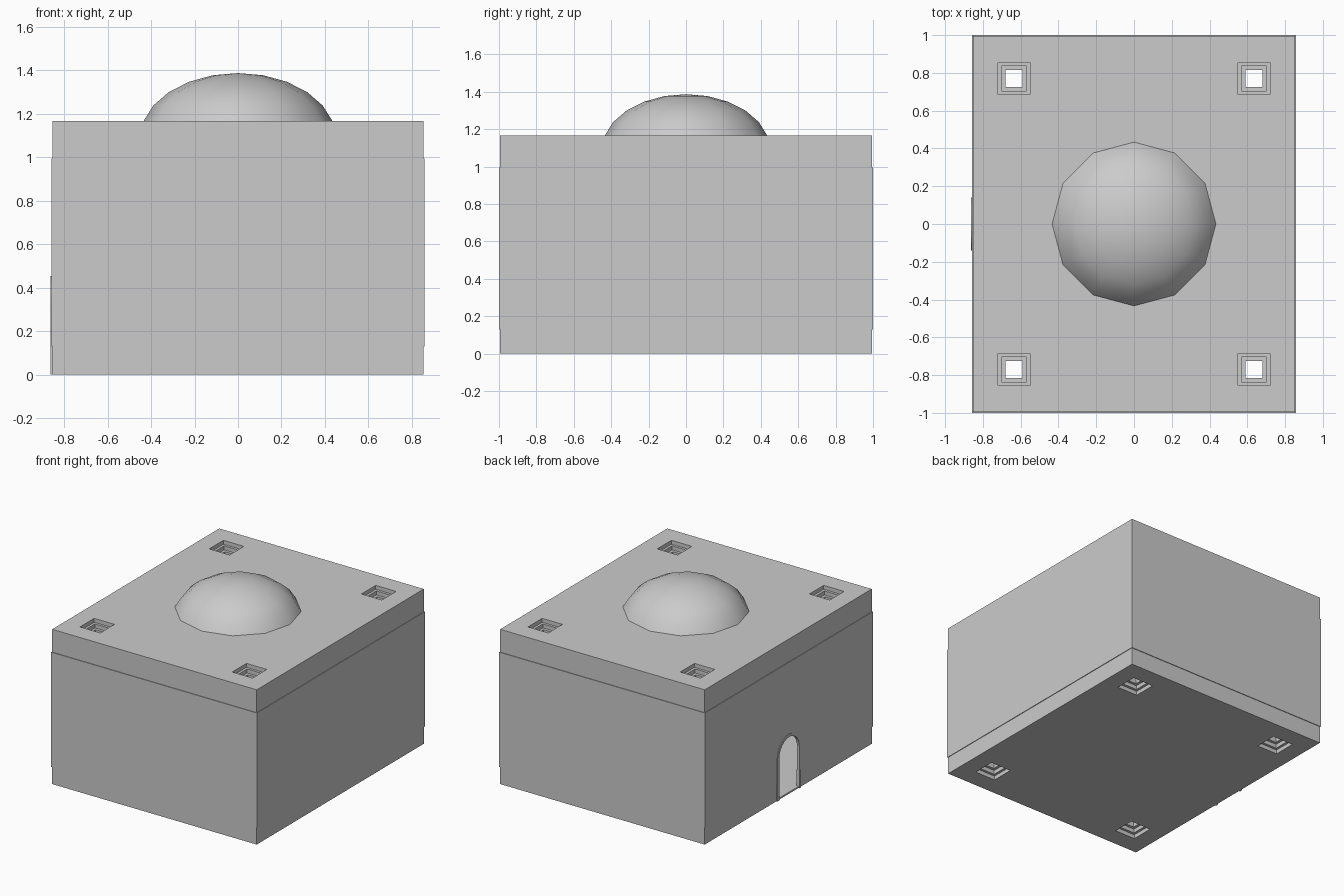
import bpy, bmesh, math
from mathutils import Matrix, Vector

old = bpy.data.objects.get("Cube")
if old:
    bpy.data.objects.remove(old, do_unlink=True)

GREY = (0.6, 0.6, 0.6, 1)
stone = bpy.data.materials.new("light grey")
stone.use_nodes = True
stone.diffuse_color = GREY
stone.node_tree.nodes["Principled BSDF"].inputs["Base Color"].default_value = GREY

SLAB_X, SLAB_Y = 0.853, 0.995      # half sizes of roof and base
WALL_X, WALL_Y = 0.858, 1.0        # half sizes of the wall band
BASE_TOP, WALL_TOP, ROOF_TOP = 0.13, 0.995, 1.167
THICK, FLOOR = 0.02, 0.012
CORNERS = [(sx * 0.635, sy * 0.77) for sx in (-1, 1) for sy in (-1, 1)]


def finish(name, bm, recalc=True):
    if recalc:
        bmesh.ops.recalc_face_normals(bm, faces=bm.faces)
    mesh = bpy.data.meshes.new(name)
    bm.to_mesh(mesh)
    bm.free()
    mesh.materials.append(stone)
    obj = bpy.data.objects.new(name, mesh)
    bpy.context.collection.objects.link(obj)
    return obj


def add_box(bm, x, y, z0, z1, cx=0, cy=0):
    """Box from half sizes, a height range and a centre."""
    m = Matrix.Translation((cx, cy, (z0 + z1) / 2)) @ Matrix.Diagonal((2 * x, 2 * y, z1 - z0, 1))
    bmesh.ops.create_cube(bm, size=1, matrix=m)


def box(name, *args):
    bm = bmesh.new()
    add_box(bm, *args)
    return finish(name, bm)


def cut(obj, cutter):
    mod = obj.modifiers.new("cut", 'BOOLEAN')
    mod.operation = 'DIFFERENCE'
    mod.solver = 'EXACT'
    mod.object = cutter
    cutter.hide_render = True
    cutter.hide_viewport = True


def arch(radius, spring, bottom=0.0, steps=12):
    """Round-topped doorway outline as (y, z) points."""
    pts = [(radius, bottom)]
    for i in range(steps + 1):
        a = math.pi * i / steps
        pts.append((radius * math.cos(a), spring + radius * math.sin(a)))
    return pts + [(-radius, bottom)]


def extrude_x(bm, faces, depth):
    geo = bmesh.ops.extrude_face_region(bm, geom=faces)["geom"]
    verts = [v for v in geo if isinstance(v, bmesh.types.BMVert)]
    bmesh.ops.translate(bm, verts=verts, vec=(depth, 0, 0))


# Hollow body: roof, wall band, base skirt with a thin floor
roof = box("roof_slab", SLAB_X, SLAB_Y, WALL_TOP, ROOF_TOP)
walls = box("walls", WALL_X, WALL_Y, BASE_TOP, WALL_TOP)
base = box("base", SLAB_X, SLAB_Y, 0, BASE_TOP)
cut(walls, box("wall_cutter", WALL_X - THICK, WALL_Y - THICK, 0, 1.1))
cut(base, box("base_cutter", SLAB_X - THICK, SLAB_Y - THICK, FLOOR, 0.3))

# Arched doorway through the right wall
SPRING, R_IN, R_OUT = 0.315, 0.12, 0.14
bm = bmesh.new()
face = bm.faces.new([bm.verts.new((-1, y, z)) for y, z in arch(R_IN + 0.005, SPRING, FLOOR)])
extrude_x(bm, [face], 0.3)
door_cutter = finish("door_cutter", bm)
cut(walls, door_cutter)
cut(base, door_cutter)

# Door surround
bm = bmesh.new()
inner = [bm.verts.new((-0.862, y, z)) for y, z in arch(R_IN, SPRING)]
outer = [bm.verts.new((-0.862, y, z)) for y, z in arch(R_OUT, SPRING)]
strip = [bm.faces.new((inner[i], inner[i + 1], outer[i + 1], outer[i]))
         for i in range(len(inner) - 1)]
extrude_x(bm, strip, 0.02)
finish("door_surround", bm)

# Stepped square sockets in the corners of roof and base
bm = bmesh.new()
for cx, cy in CORNERS:
    add_box(bm, 0.085, 0.085, -0.1, 1.3, cx, cy)
socket_cutter = finish("socket_cutter", bm)
cut(roof, socket_cutter)
cut(base, socket_cutter)


def sockets(name, z_start, direction, depth):
    steps = [(0.085, 0), (0.085, 0.03), (0.066, 0.03), (0.066, 0.06), (0.045, 0.06), (0.045, depth)]
    bm = bmesh.new()
    for cx, cy in CORNERS:
        rings = [[bm.verts.new((cx + sx * h, cy + sy * h, z_start + direction * d))
                  for sx, sy in ((-1, -1), (1, -1), (1, 1), (-1, 1))] for h, d in steps]
        for a, b in zip(rings, rings[1:]):
            for i in range(4):
                j = (i + 1) % 4
                quad = (a[i], b[i], b[j], a[j])
                bm.faces.new(quad if direction < 0 else quad[::-1])
    # turn the faces towards the opening
    for f in bm.faces:
        f.normal_update()
        c = f.calc_center_median()
        axis = min((Vector((x, y, c.z)) for x, y in CORNERS), key=lambda p: (p - c).length)
        want = Vector((0, 0, -direction)) if abs(f.normal.z) > 0.5 else axis - c
        if f.normal.dot(want) < 0:
            f.normal_flip()
    return finish(name, bm, recalc=False)


sockets("roof_sockets", ROOF_TOP, -1, ROOF_TOP - WALL_TOP)
sockets("base_sockets", 0, 1, BASE_TOP)

# Flattened dome: rings every fifteen degrees, twelve sides
bm = bmesh.new()
bmesh.ops.create_uvsphere(bm, u_segments=12, v_segments=12, radius=1,
                          matrix=Matrix.Translation((0, 0, 1.088)) @ Matrix.Diagonal((0.45, 0.45, 0.299, 1)))
bmesh.ops.delete(bm, geom=[v for v in bm.verts if v.co.z < 1.12], context='VERTS')
dome = finish("dome", bm)
for p in dome.data.polygons:
    p.use_smooth = True
